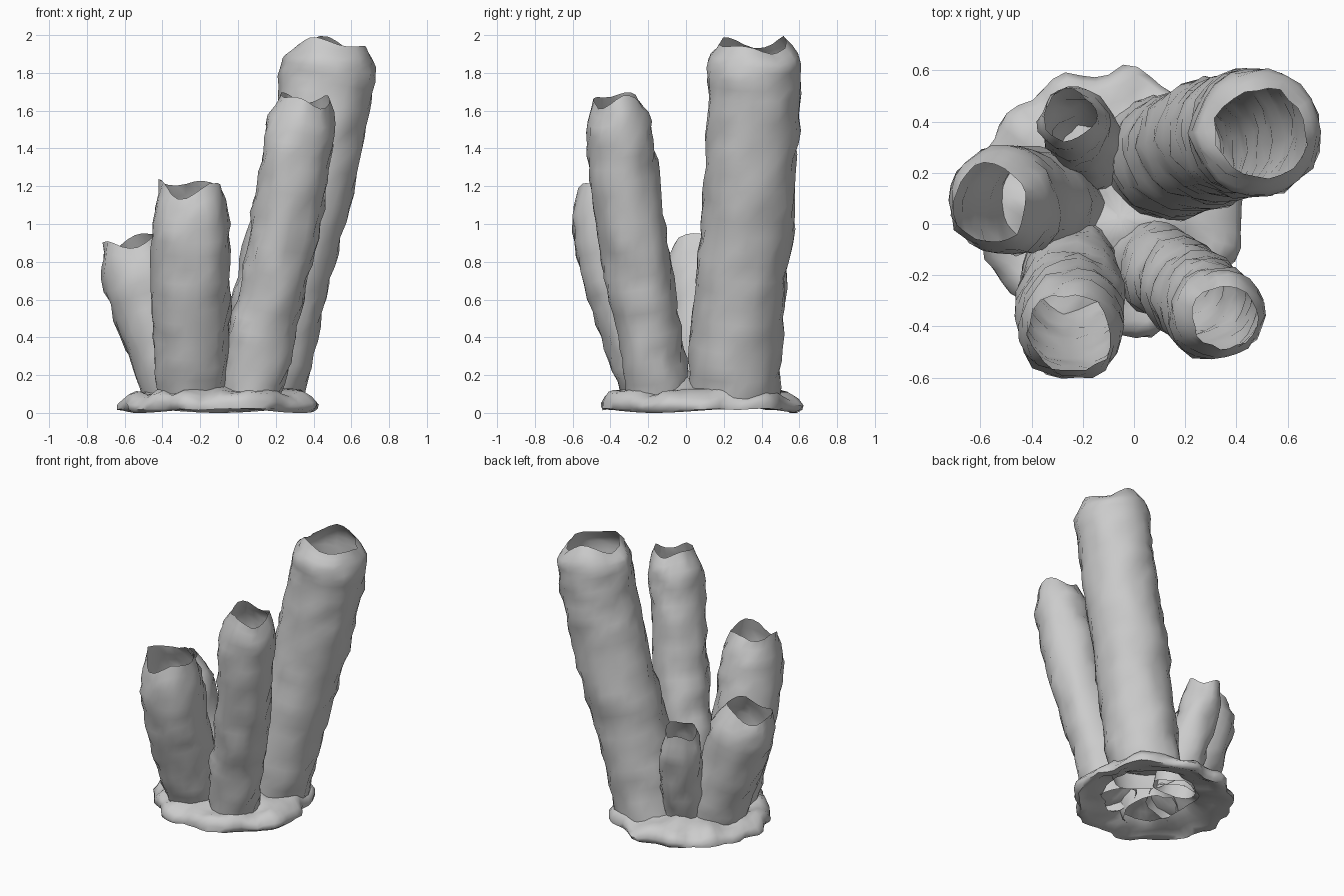
import bpy, bmesh, math
from mathutils import Vector, noise

if "Cube" in bpy.data.objects:
    bpy.data.objects.remove(bpy.data.objects["Cube"])


def finish(name, bm, angle=50):
    bmesh.ops.recalc_face_normals(bm, faces=bm.faces)
    me = bpy.data.meshes.new(name)
    bm.to_mesh(me)
    bm.free()
    ob = bpy.data.objects.new(name, me)
    bpy.context.collection.objects.link(ob)
    bpy.ops.object.select_all(action='DESELECT')
    ob.select_set(True)
    bpy.context.view_layer.objects.active = ob
    bpy.ops.object.shade_smooth_by_angle(angle=math.radians(angle))
    return ob


def bridge(bm, rings):
    for a, b in zip(rings, rings[1:]):
        n = len(a)
        for i in range(n):
            bm.faces.new((a[i], a[(i + 1) % n], b[(i + 1) % n], b[i]))


def on_path(pts, t):
    # Catmull-Rom point along the path, t in 0..1
    p = [Vector(q) for q in pts]
    p = [2 * p[0] - p[1]] + p + [2 * p[-1] - p[-2]]
    f = min(t, 0.99999) * (len(p) - 3)
    i, u = int(f), f - int(f)
    a, b, c, d = p[i:i + 4]
    return 0.5 * (2 * b + (c - a) * u + (2 * a - 5 * b + 4 * c - d) * u * u
                  + (3 * b - a - 3 * c + d) * u ** 3)


def tube(name, pts, r0, r1, rim, wave, phase, sides=22):
    # Open-ended wobbly tube, narrowing to a wavy sharp rim
    bm = bmesh.new()
    length = (Vector(pts[-1]) - Vector(pts[0])).length
    steps = max(10, int(length / 0.065))
    rings = []
    for k in range(steps + 1):
        t = k / steps
        c = on_path(pts, t)
        tan = (on_path(pts, min(1, t + .02)) - on_path(pts, max(0, t - .02))).normalized()
        side = Vector((0, 1, 0)).cross(tan).normalized()
        up = tan.cross(side)
        r = r0 + (r1 - r0) * min(1, t * 1.6)
        s = max(0, 1 - (1 - t) * length / 0.24)     # shoulder below the rim
        r += (rim - r) * s ** 1.7
        ring = []
        for i in range(sides):
            a = math.tau * i / sides
            d = side * math.cos(a) + up * math.sin(a)
            p = c + d * r
            p += d * (0.018 * noise.noise(p * 6 + Vector((phase, 0, 0)))
                      + 0.022 * noise.noise(p * 15))
            lift = .7 * math.sin(3 * a + phase) + .6 * math.sin(2 * a + 2 * phase)
            p += tan * wave * lift * s
            p.z = max(p.z, .05 + .02 * noise.noise(p * 9))
            ring.append(bm.verts.new(p))
        rings.append(ring)
    bridge(bm, rings)
    return finish(name, bm)


# Five leaning tubes
tube("tall_tube", [(.095, .255, .06), (.195, .275, .5), (.305, .32, .95), (.41, .345, 1.4),
                   (.475, .355, 1.75), (.50, .36, 1.95)], .238, .247, .178, .035, 2.2)
tube("front_right_tube", [(.06, -.14, .06), (.14, -.20, .45), (.225, -.27, .85),
                          (.30, -.335, 1.3), (.355, -.365, 1.66)], .165, .182, .125, .028, .4)
tube("front_left_tube", [(-.25, -.13, .06), (-.25, -.24, .4), (-.25, -.36, .8),
                         (-.252, -.43, 1.2)], .185, .212, .155, .035, 4.2)
tube("left_tube", [(-.29, .085, .06), (-.385, .09, .35), (-.50, .095, .68),
                   (-.56, .08, .91)], .20, .212, .145, .03, 3.4)
tube("small_back_tube", [(-.15, .23, .06), (-.18, .30, .3), (-.225, .38, .57),
                         (-.255, .425, .80)], .135, .14, .098, .025, 2.0)

# Lumpy spreading foot, hollow underneath, rising in the middle between the tubes
bm = bmesh.new()
profile = [(.60, .07), (.70, .045), (.80, .035), (.88, .02), (.96, .008), (1.0, .02), (1.01, .05),
           (.96, .085), (.88, .105), (.78, .115), (.66, .125), (.52, .145), (.38, .17),
           (.2, .20), (.06, .21)]
N = 60
rings = []
for j, (f, z) in enumerate(profile):
    ring = []
    for i in range(N):
        a = math.tau * i / N
        d = Vector((math.cos(a), math.sin(a), 0))
        R = .515 + .04 * noise.noise(d * 2.2 + Vector((3, 1, 0))) + .035 * noise.noise(d * 5)
        p = Vector((-.10 + .05 * (1 - f), .075 - .05 * (1 - f), z)) + d * R * f
        if z > .015:
            p.z += .05 * noise.noise(p * 7) * min(1, z / .1)
            p += d * .03 * noise.noise(p * 9 + Vector((5, 5, 5)))
        p.z = max(p.z, .004)
        if j == 4:
            p.z = .012 + .012 * math.sin(3 * a)
        ring.append(bm.verts.new(p))
    rings.append(ring)
bridge(bm, rings)
bm.faces.new(rings[-1])
finish("foot", bm, 60)
